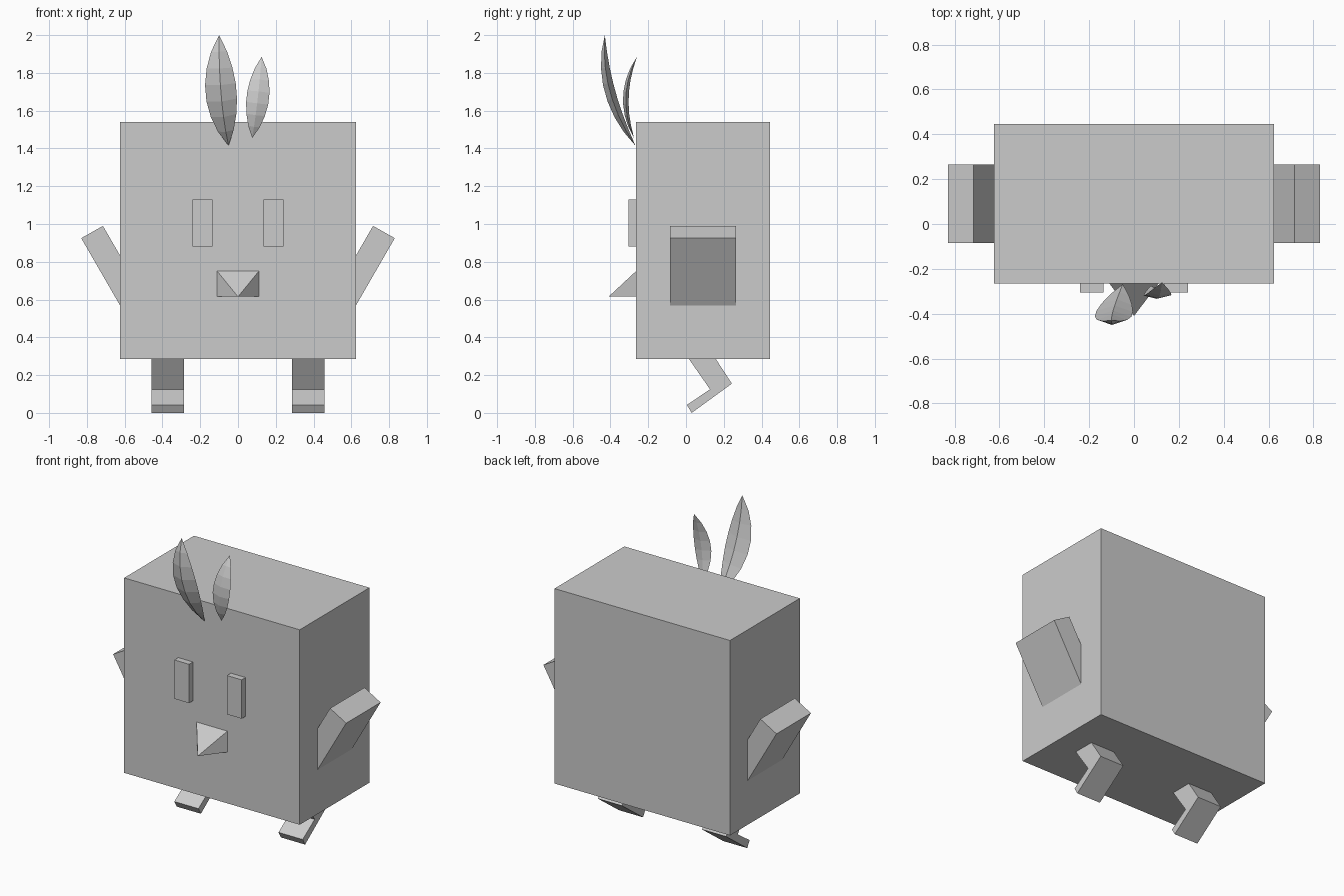
import bpy
import bmesh
import math
from mathutils import Vector, Matrix

cube = bpy.data.objects.get("Cube")
if cube:
    bpy.data.objects.remove(cube, do_unlink=True)

# One plain grey for everything
grey = bpy.data.materials.new("light_grey")
grey.use_nodes = True
colour = (0.6, 0.6, 0.6, 1)
grey.diffuse_color = colour
grey.node_tree.nodes["Principled BSDF"].inputs["Base Color"].default_value = colour


def finish(name, bm):
    bmesh.ops.recalc_face_normals(bm, faces=bm.faces)
    mesh = bpy.data.meshes.new(name)
    bm.to_mesh(mesh)
    bm.free()
    mesh.materials.append(grey)
    obj = bpy.data.objects.new(name, mesh)
    bpy.context.collection.objects.link(obj)
    return obj


def box(name, low, high):
    low, high = Vector(low), Vector(high)
    bm = bmesh.new()
    place = Matrix.Translation((low + high) / 2) @ Matrix.Diagonal((high - low).to_4d())
    bmesh.ops.create_cube(bm, size=1, matrix=place)
    return finish(name, bm)


def prism(name, profile, offset):
    """Extrude a closed outline along offset."""
    bm = bmesh.new()
    face = bm.faces.new([bm.verts.new(p) for p in profile])
    new = bmesh.ops.extrude_face_region(bm, geom=[face], use_keep_orig=True)["geom"]
    verts = [v for v in new if isinstance(v, bmesh.types.BMVert)]
    bmesh.ops.translate(bm, verts=verts, vec=offset)
    return finish(name, bm)


def feather(name, base, control, tip, width, depth, steps=7):
    """Curved leaf with a four-sided section, pointed at both ends."""
    base, control, tip = Vector(base), Vector(control), Vector(tip)
    bm = bmesh.new()
    rings = []
    for i in range(1, steps):
        t = i / steps
        centre = base * (1 - t) ** 2 + control * 2 * t * (1 - t) + tip * t * t
        tangent = ((control - base) * (1 - t) + (tip - control) * t).normalized()
        side = Vector((1, 0, 0))
        side = (side - tangent * side.dot(tangent)).normalized()
        out = side.cross(tangent)
        size = math.sin(math.pi * t) ** 0.8
        rings.append([bm.verts.new(centre + d * size) for d in
                      (side * width, out * depth, -side * width, -out * depth)])
    for a, b in zip(rings, rings[1:]):
        for k in range(4):
            bm.faces.new((a[k], a[k - 1], b[k - 1], b[k]))
    for end, ring in ((base, rings[0]), (tip, rings[-1])):
        point = bm.verts.new(end)
        for k in range(4):
            bm.faces.new((ring[k], ring[k - 1], point))
    return finish(name, bm)


# Body
box("body", (-0.625, -0.265, 0.285), (0.625, 0.445, 1.54))

# Beak: pyramid whose point lies level with its lower edge
bm = bmesh.new()
base = [bm.verts.new((x, -0.265, z)) for x, z in
        ((-0.11, 0.615), (0.11, 0.615), (0.11, 0.75), (-0.11, 0.75))]
point = bm.verts.new((0, -0.41, 0.615))
bm.faces.new(base)
for k in range(4):
    bm.faces.new((base[k - 1], base[k], point))
finish("beak", bm)

# Paired eyes, wings and bent legs
wing = [(0.715, 0.99), (0.83, 0.925), (0.605, 0.535), (0.49, 0.6)]
leg = [(0.016, 0.285), (0.127, 0.125), (0.005, 0.042),
       (0.03, 0), (0.243, 0.155), (0.158, 0.285)]
for side, s in (("left", 1), ("right", -1)):
    x = sorted((s * 0.135, s * 0.24))
    box(side + "_eye", (x[0], -0.305, 0.88), (x[1], -0.265, 1.13))
    prism(side + "_wing", [(s * px, -0.085, pz) for px, pz in wing], (0, 0.35, 0))
    prism(side + "_leg", [(s * 0.285, py, pz) for py, pz in leg], (s * 0.172, 0, 0))

# Head feathers
feather("large_feather", (-0.05, -0.268, 1.415), (-0.105, -0.455, 1.69),
        (-0.1, -0.43, 2.0), 0.083, 0.028)
feather("small_feather", (0.075, -0.275, 1.455), (0.11, -0.37, 1.67),
        (0.125, -0.26, 1.885), 0.06, 0.015)
